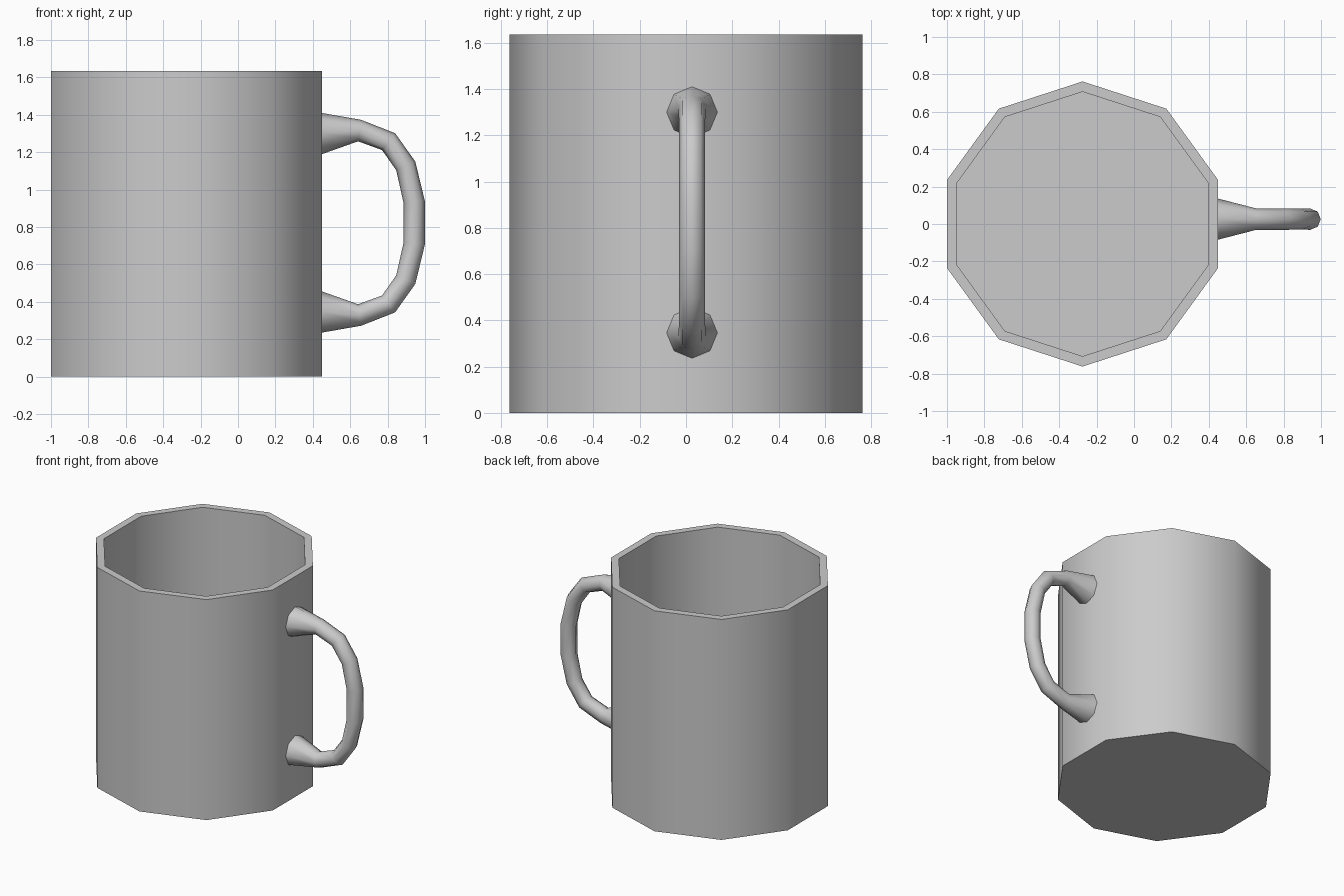
import bpy, bmesh, math
from mathutils import Vector

if "Cube" in bpy.data.objects:
    bpy.data.objects.remove(bpy.data.objects["Cube"])


def finish(bm, name):
    bmesh.ops.recalc_face_normals(bm, faces=bm.faces)
    mesh = bpy.data.meshes.new(name)
    bm.to_mesh(mesh)
    bm.free()
    obj = bpy.data.objects.new(name, mesh)
    bpy.context.collection.objects.link(obj)
    bpy.ops.object.select_all(action='DESELECT')
    bpy.context.view_layer.objects.active = obj
    obj.select_set(True)
    bpy.ops.object.shade_smooth_by_angle(angle=math.radians(50))
    return obj


def loft(bm, rings, cap_start=False, cap_end=False):
    rows = [[bm.verts.new(p) for p in ring] for ring in rings]
    n = len(rows[0])
    for a, b in zip(rows, rows[1:]):
        for i in range(n):
            j = (i + 1) % n
            bm.faces.new((a[i], a[j], b[j], b[i]))
    if cap_start:
        bm.faces.new(rows[0])
    if cap_end:
        bm.faces.new(rows[-1])


# Ten-sided hollow cup: outside wall, rim, inside wall, floor
HEIGHT, CUP_X = 1.635, -0.275
profile = [(0.762, 0), (0.762, HEIGHT), (0.707, HEIGHT), (0.707, 0.055)]
cup_rings = []
for r, z in profile:
    angles = [math.pi / 2 + math.tau * i / 10 for i in range(10)]
    cup_rings.append([(CUP_X + r * math.cos(a), r * math.sin(a), z) for a in angles])
bm = bmesh.new()
loft(bm, cup_rings, True, True)
finish(bm, "cup_body")

# Eight-sided handle with flared ends, mirrored about its middle height
MID_Z, HANDLE_Y = 0.823, 0.026
upper = [(0.449, 0.477, 0.11), (0.65, 0.493, 0.058), (0.805, 0.434, 0.057),
         (0.897, 0.304, 0.056), (0.942, 0.112, 0.057)]
path = upper + [(x, -h, r) for x, h, r in reversed(upper)]
points = [Vector((x, HANDLE_Y, MID_Z + h)) for x, h, r in path]
handle_rings = []
for k, p in enumerate(points):
    if k in (0, len(points) - 1):
        tangent = Vector((1 if k == 0 else -1, 0, 0))
    else:
        tangent = ((p - points[k - 1]).normalized()
                   + (points[k + 1] - p).normalized()).normalized()
    side = Vector((0, 1, 0))
    out = side.cross(tangent)
    r = path[k][2]
    handle_rings.append([p + r * (out * math.cos(math.tau * i / 8)
                                  + side * math.sin(math.tau * i / 8))
                         for i in range(8)])
bm = bmesh.new()
loft(bm, handle_rings)
finish(bm, "handle")
